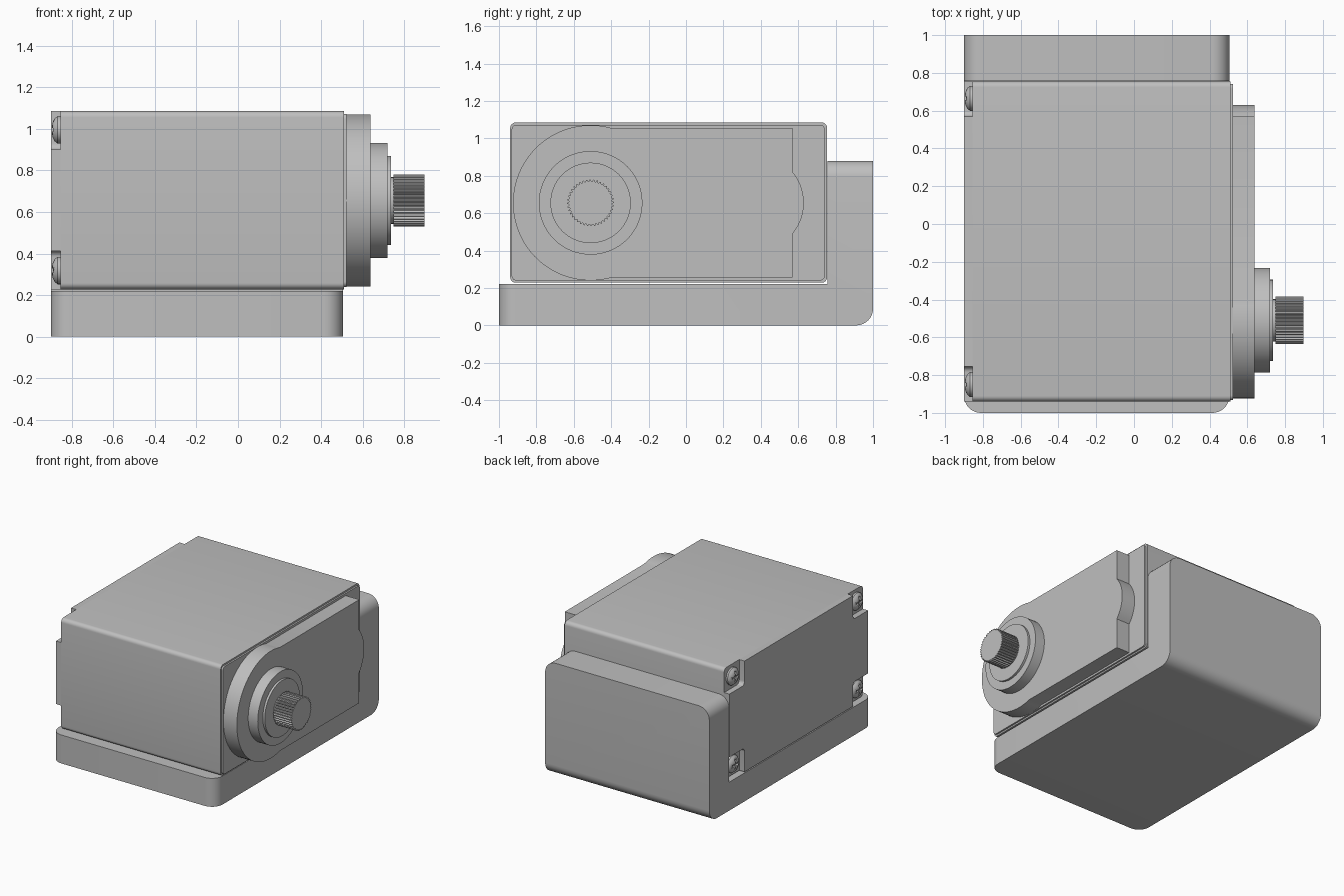
import bpy, bmesh, math
from mathutils import Matrix, Vector

old = bpy.data.objects.get("Cube")
if old:
    bpy.data.objects.remove(old, do_unlink=True)

grey = bpy.data.materials.new("plain_grey")
grey.use_nodes = True
COLOUR = (0.52, 0.52, 0.52, 1)
grey.diffuse_color = COLOUR
grey.node_tree.nodes["Principled BSDF"].inputs["Base Color"].default_value = COLOUR


def finish(name, bm, angle=30):
    """Turn a bmesh into a shaded, coloured object."""
    bmesh.ops.recalc_face_normals(bm, faces=bm.faces)
    mesh = bpy.data.meshes.new(name)
    bm.to_mesh(mesh)
    bm.free()
    mesh.materials.append(grey)
    ob = bpy.data.objects.new(name, mesh)
    bpy.context.collection.objects.link(ob)
    bpy.ops.object.select_all(action='DESELECT')
    ob.select_set(True)
    bpy.context.view_layer.objects.active = ob
    bpy.ops.object.shade_smooth_by_angle(angle=math.radians(angle))
    return ob


def prism(points, x0, x1):
    """Extrude a y-z outline along x."""
    bm = bmesh.new()
    face = bm.faces.new([bm.verts.new((x0, y, z)) for y, z in points])
    out = bmesh.ops.extrude_face_region(bm, geom=[face])
    moved = [v for v in out["geom"] if isinstance(v, bmesh.types.BMVert)]
    bmesh.ops.translate(bm, verts=moved, vec=(x1 - x0, 0, 0))
    return bm


def round_edges(bm, rule, radius, segments=6):
    """Round the edges whose direction and middle meet the rule."""
    chosen = []
    for e in bm.edges:
        a, b = e.verts
        if rule((b.co - a.co).normalized(), (a.co + b.co) / 2):
            chosen.append(e)
    bmesh.ops.bevel(bm, geom=chosen, offset=radius, segments=segments,
                    profile=0.5, affect='EDGES')


def along_x(d, m):
    return abs(d.x) > 0.9


def rect(y0, y1, z0, z1):
    return [(y0, z0), (y1, z0), (y1, z1), (y0, z1)]


def arc(cy, cz, r, start, end, n):
    angles = [math.radians(start + (end - start) * i / n) for i in range(n + 1)]
    return [(cy + r * math.cos(a), cz + r * math.sin(a)) for a in angles]


def lathe(bm, profile, cy, cz, sides=64):
    """Revolve (x, radius) pairs round an x-directed axis."""
    rings = []
    for x, r in profile:
        rings.append([bm.verts.new((x, y, z))
                      for y, z in arc(cy, cz, r, 0, 360, sides)[:-1]])
    for a, b in zip(rings, rings[1:]):
        for i in range(sides):
            j = (i + 1) % sides
            bm.faces.new((a[i], a[j], b[j], b[i]))
    bm.faces.new(rings[0])
    bm.faces.new(rings[-1])


LEFT, RIGHT = -0.9, 0.51
FRONT, BACK, BOTTOM, TOP = -0.94, 0.755, 0.228, 1.085
RECESS = -0.855
NOTCH = 0.185
AXIS_Y, AXIS_Z = -0.51, 0.655

# Holder: floor with an upright back wall
bm = prism([(-1, 0), (1, 0), (1, 0.88), (0.757, 0.88), (0.757, 0.22), (-1, 0.22)],
           LEFT, 0.505)
round_edges(bm, lambda d, m:
            (abs(d.z) > 0.9 and m.y < -0.9)
            or (abs(d.x) > 0.9 and m.y > 0.9 and m.z < 0.1)
            or (abs(d.y) > 0.9 and m.z > 0.8), 0.09, 8)
finish("holder", bm)

# Main housing
bm = prism(rect(FRONT, BACK, BOTTOM, TOP), RECESS, RIGHT)
round_edges(bm, along_x, 0.03)
finish("housing", bm)

# End cover, cut away at its four corners for the screws
y0, y1, z0, z1 = FRONT + NOTCH, BACK - NOTCH, BOTTOM + NOTCH, TOP - NOTCH
bm = prism([(y0, BOTTOM), (y1, BOTTOM), (y1, z0), (BACK, z0), (BACK, z1), (y1, z1),
            (y1, TOP), (y0, TOP), (y0, z1), (FRONT, z1), (FRONT, z0), (y0, z0)],
           LEFT, RECESS)
round_edges(bm, lambda d, m: along_x(d, m) and y0 - 0.01 < m.y < y1 + 0.01
            and z0 - 0.01 < m.z < z1 + 0.01, 0.03)
finish("end_cover", bm)

# Thin lip between housing and gear case
bm = prism(rect(-0.932, 0.742, 0.24, 1.072), RIGHT, 0.523)
round_edges(bm, along_x, 0.025)
finish("housing_lip", bm)

# Gear case: round nose, straight body and a shallow curved end
outline = (arc(AXIS_Y, AXIS_Z, 0.415, 74.5, 285.5, 48)
           + [(0.57, 0.255)]
           + arc(0.373, AXIS_Z, 0.257, -40, 40, 14)
           + [(0.57, 1.055)])
finish("gear_case", prism(outline, 0.52, 0.638))

# Stepped bearing boss
bm = bmesh.new()
lathe(bm, [(0.63, 0.277), (0.72, 0.277), (0.72, 0.215), (0.737, 0.215)],
      AXIS_Y, AXIS_Z)
finish("bearing_boss", bm)

# Output shaft with fine teeth
bm = bmesh.new()
lathe(bm, [(0.73, 0.112), (0.75, 0.112)], AXIS_Y, AXIS_Z, 40)
finish("shaft_neck", bm)
teeth = 40
ring = []
for i in range(teeth * 4):
    radius = 0.125 if i % 4 < 2 else 0.115
    a = math.tau * i / (teeth * 4)
    ring.append((AXIS_Y + radius * math.cos(a), AXIS_Z + radius * math.sin(a)))
finish("output_shaft", prism(ring, 0.748, 0.898))

# Domed corner screws with cross slots
heads, slots = bmesh.new(), bmesh.new()
for y in (FRONT + 0.09, BACK - 0.09):
    for z in (BOTTOM + 0.09, TOP - 0.09):
        lathe(heads, [(-0.85, 0.066), (-0.868, 0.066), (-0.882, 0.055),
                      (-0.892, 0.036), (-0.896, 0.014)], y, z, 32)
        points = []
        for sy, sz in ((1, 1), (-1, 1), (-1, -1), (1, -1)):
            corner = [(0.04, 0.009), (0.009, 0.009), (0.009, 0.04)]
            if sy * sz < 0:
                corner.reverse()
            points += [(y + sy * a, z + sz * b) for a, b in corner]
        cross = slots.faces.new([slots.verts.new((-0.91, a, b)) for a, b in points])
        out = bmesh.ops.extrude_face_region(slots, geom=[cross])
        moved = [v for v in out["geom"] if isinstance(v, bmesh.types.BMVert)]
        bmesh.ops.translate(slots, verts=moved, vec=(0.032, 0, 0))
cutter = finish("slot_cutter", slots)
screws = finish("corner_screws", heads)
cut = screws.modifiers.new("cross_slots", 'BOOLEAN')
cut.object = cutter
cut.solver = 'EXACT'
cutter.hide_render = True
cutter.hide_viewport = True
